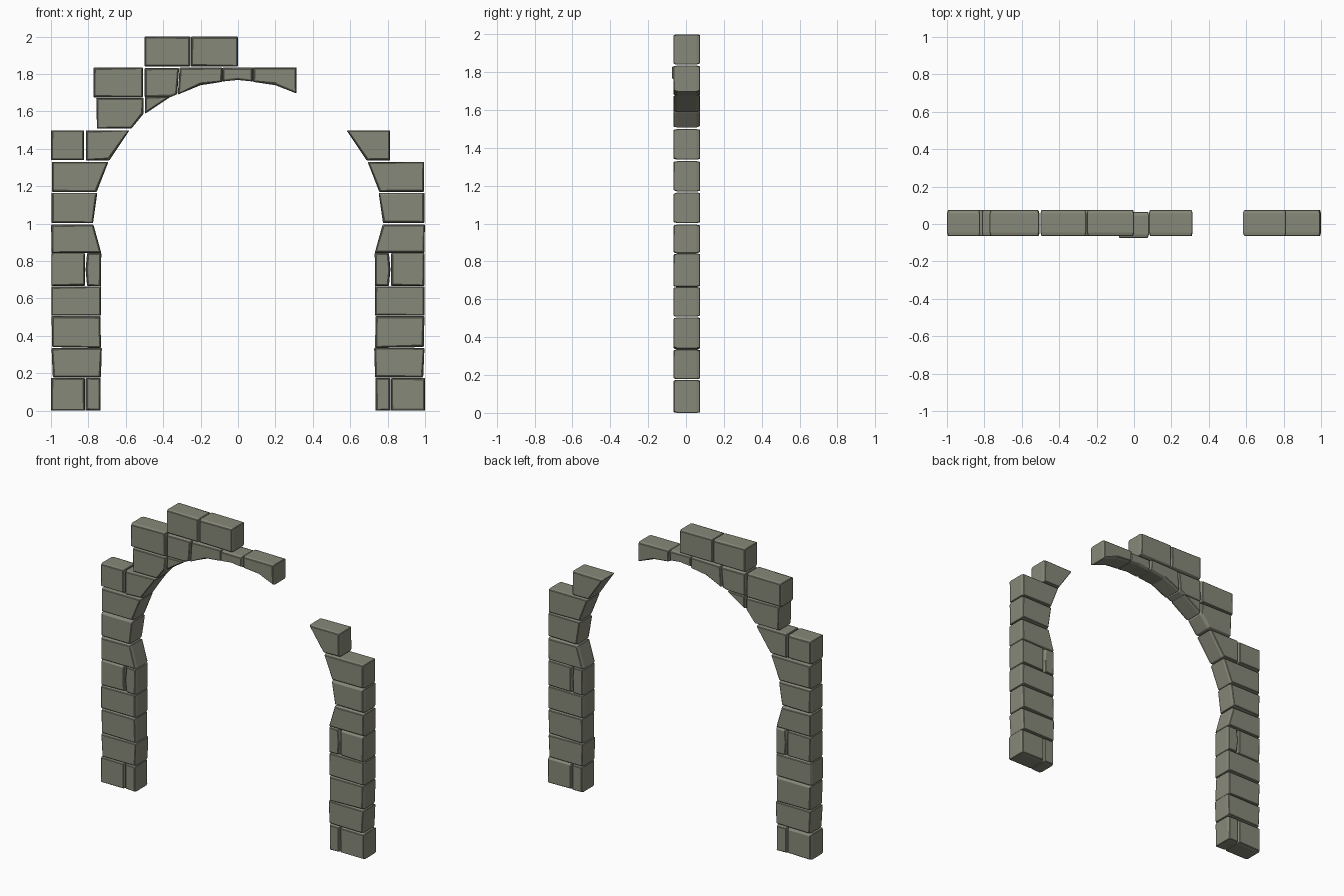
import bpy, bmesh, random

random.seed(4)
Y0, Y1 = -0.065, 0.075

stone_mat = bpy.data.materials.new("weathered_stone")
stone_mat.diffuse_color = (0.245, 0.248, 0.192, 1)


def stone(name, pts, shift=0.0, mirror=False):
    """Hewn block: xz outline extruded along y, with chamfered front and back faces."""
    top = max(z for x, z in pts)
    pts = [(x, z if z > top - 0.03 else z - 0.005) for x, z in pts]
    if mirror:
        pts = [(-x, z) for x, z in pts]
    ch = 0.02
    bm = bmesh.new()
    front = bm.faces.new([bm.verts.new((x, Y0 + ch + shift, z)) for x, z in pts])
    ext = bmesh.ops.extrude_face_region(bm, geom=[front], use_keep_orig=True)
    new_verts = [g for g in ext['geom'] if isinstance(g, bmesh.types.BMVert)]
    bmesh.ops.translate(bm, verts=new_verts, vec=(0, Y1 - Y0 - 2 * ch, 0))
    bmesh.ops.recalc_face_normals(bm, faces=bm.faces[:])
    bm.normal_update()
    caps = [f for f in bm.faces if abs(f.normal.y) > 0.9]
    for f in caps:
        bmesh.ops.inset_region(bm, faces=[f], thickness=0.008, depth=ch)
        # slightly uneven hewn face
        for v in f.verts:
            v.co.x += random.uniform(-0.002, 0.002)
            v.co.z += random.uniform(-0.003, 0.003)
    me = bpy.data.meshes.new(name)
    bm.to_mesh(me)
    bm.free()
    me.materials.append(stone_mat)
    ob = bpy.data.objects.new(name, me)
    bpy.context.collection.objects.link(ob)
    # worn edges
    b = ob.modifiers.new("worn_edges", 'BEVEL')
    b.width = 0.003
    b.segments = 1
    return ob


def quad(x0, x1, z0, z1):
    return [(x0, z0), (x1, z0), (x1, z1), (x0, z1)]


# Courses shared by both piers (left side coordinates)
pier = [
    quad(-1, -0.818, 0.005, 0.175),
    quad(-0.815, -0.735, 0.005, 0.175),
    [(-0.99, 0.183), (-0.733, 0.183), (-0.728, 0.335), (-0.997, 0.335)],
    [(-0.993, 0.345), (-0.733, 0.34), (-0.735, 0.505), (-0.997, 0.505)],
    quad(-0.998, -0.732, 0.513, 0.665),
    quad(-0.997, -0.818, 0.672, 0.843),
    [(-0.807, 0.672), (-0.732, 0.67), (-0.731, 0.843), (-0.807, 0.843), (-0.815, 0.76)],
    [(-0.997, 0.848), (-0.731, 0.848), (-0.773, 0.995), (-0.999, 0.995)],
    [(-0.997, 1.008), (-0.775, 1.008), (-0.752, 1.165), (-0.997, 1.165)],
    [(-0.995, 1.175), (-0.755, 1.175), (-0.693, 1.33), (-0.995, 1.33)],
    [(-0.814, 1.343), (-0.688, 1.343), (-0.58, 1.499), (-0.814, 1.499)],
]
for i, pts in enumerate(pier):
    stone(f"left_pier_stone_{i + 1}", pts)
    stone(f"right_pier_stone_{i + 1}", pts, mirror=True)

# Left shoulder and broken crown
crown = [
    quad(-1, -0.823, 1.345, 1.499),
    [(-0.754, 1.513), (-0.57, 1.513), (-0.505, 1.592), (-0.505, 1.672), (-0.758, 1.672)],
    [(-0.498, 1.592), (-0.36, 1.678), (-0.498, 1.678)],
    quad(-0.772, -0.508, 1.68, 1.835),
    [(-0.5, 1.682), (-0.36, 1.682), (-0.325, 1.697), (-0.315, 1.832), (-0.5, 1.832)],
    [(-0.322, 1.695), (-0.2, 1.745), (-0.084, 1.763), (-0.084, 1.835), (-0.312, 1.835)],
    [(0.08, 1.763), (0.2, 1.745), (0.313, 1.701), (0.313, 1.835), (0.08, 1.835)],
    quad(-0.5, -0.255, 1.845, 2.0),
    quad(-0.252, 0, 1.845, 2.0),
]
for i, pts in enumerate(crown):
    stone(f"crown_stone_{i + 1}", pts)

# Keystone, pushed slightly forward
stone("keystone", [(-0.082, 1.765), (0, 1.773), (0.08, 1.765),
                   (0.08, 1.834), (-0.082, 1.834)], shift=-0.01)
